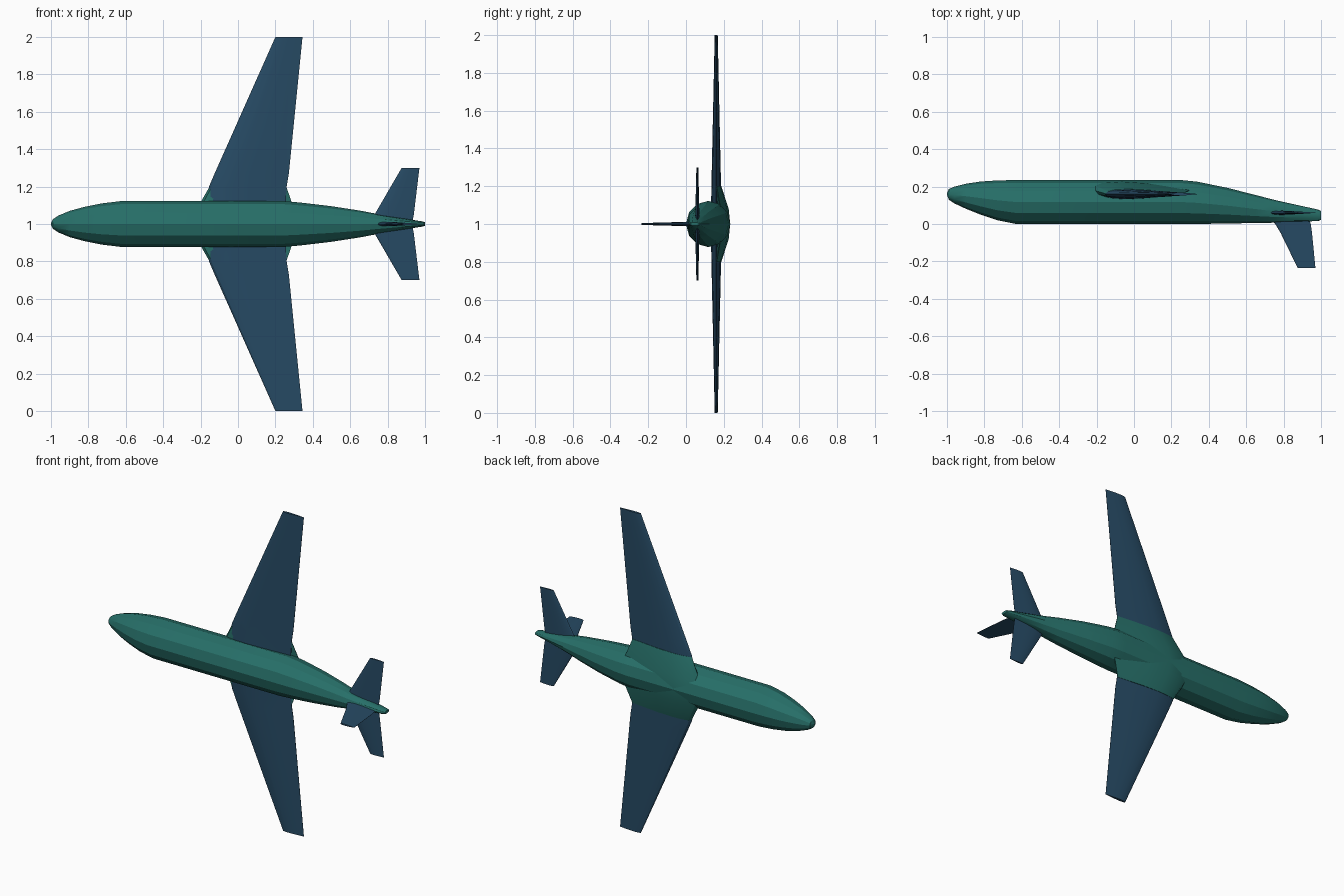
import bpy, bmesh
from math import cos, sin, pi

if "Cube" in bpy.data.objects:
    bpy.data.objects.remove(bpy.data.objects["Cube"])

# The aircraft lies on its side: nose -x, upper side -y, span along z (centre z = 1)
ZC = 1.0


def material(name, rgb):
    m = bpy.data.materials.new(name)
    m.diffuse_color = (*rgb, 1)
    m.use_nodes = True
    m.node_tree.nodes["Principled BSDF"].inputs["Base Color"].default_value = m.diffuse_color
    return m


teal = material("teal", (0.02, 0.16, 0.14))
blue = material("slate_blue", (0.02, 0.07, 0.13))


def loft(name, rings, mat, angle):
    """Skin a list of equal-length point rings and cap both ends."""
    bm = bmesh.new()
    vs = [[bm.verts.new(p) for p in ring] for ring in rings]
    n = len(vs[0])
    for a, b in zip(vs, vs[1:]):
        for i in range(n):
            j = (i + 1) % n
            bm.faces.new((a[i], a[j], b[j], b[i]))
    bm.faces.new(vs[0])
    bm.faces.new(vs[-1])
    bmesh.ops.recalc_face_normals(bm, faces=bm.faces)
    me = bpy.data.meshes.new(name)
    bm.to_mesh(me)
    bm.free()
    ob = bpy.data.objects.new(name, me)
    bpy.context.collection.objects.link(ob)
    me.materials.append(mat)
    bpy.ops.object.select_all(action='DESELECT')
    ob.select_set(True)
    bpy.context.view_layer.objects.active = ob
    bpy.ops.object.shade_smooth_by_angle(angle=angle)
    return ob


def airfoil(le, te, thick):
    """Closed section as (chord position, offset): blunt nose, thin tail."""
    half = [(0, 0), (0.03, 0.25), (0.12, 0.43), (0.3, 0.5),
            (0.55, 0.4), (0.8, 0.18), (1, 0.02)]
    pts = half + [(x, -t) for x, t in reversed(half[1:])]
    return [(le + (te - le) * x, t * thick) for x, t in pts]


# Fuselage stations: x, upper y, belly y, half width
stations = [
    (-1.0, 0.155, 0.165, 0.005), (-0.99, 0.13, 0.187, 0.025),
    (-0.96, 0.11, 0.2, 0.045), (-0.9, 0.082, 0.215, 0.07),
    (-0.82, 0.05, 0.227, 0.092), (-0.73, 0.02, 0.233, 0.11),
    (-0.63, 0.0, 0.235, 0.122), (0.25, 0.0, 0.235, 0.122),
    (0.34, 0.0, 0.226, 0.114), (0.5, 0.003, 0.193, 0.095),
    (0.65, 0.005, 0.155, 0.072), (0.75, 0.007, 0.129, 0.053),
    (0.88, 0.012, 0.1, 0.03), (0.985, 0.016, 0.077, 0.014),
    (1.0, 0.022, 0.07, 0.009)]
SIDES = 12
rings = []
for x, y0, y1, w in stations:
    rings.append([(x, (y0 + y1) / 2 - (y1 - y0) / 2 * cos(2 * pi * i / SIDES),
                   ZC + w * sin(2 * pi * i / SIDES)) for i in range(SIDES)])
loft("fuselage", rings, teal, 0.45)


def surface(name, sections, side, mat):
    """Wing-like part; sections: span, leading x, trailing x, mid y, thickness."""
    loft(name, [[(x, y + t, ZC + side * s) for x, t in airfoil(le, te, th)]
                for s, le, te, y, th in sections], mat, 0.5)


for side, word in ((1, "upper"), (-1, "lower")):
    # Main wing
    surface("wing_" + word, [(0.0, -0.17, 0.25, 0.16, 0.06),
                             (0.2, -0.155, 0.26, 0.16, 0.05),
                             (0.27, -0.125, 0.272, 0.16, 0.048),
                             (1.0, 0.2, 0.345, 0.16, 0.016)], side, blue)
    # Belly fairing flaring into the wing root
    surface("wing_fairing_" + word, [(0.0, -0.25, 0.33, 0.185, 0.098),
                                     (0.08, -0.22, 0.3, 0.182, 0.088),
                                     (0.2, -0.152, 0.258, 0.162, 0.05)], side, teal)
    # Tailplane
    surface("tailplane_" + word, [(0.0, 0.70, 0.93, 0.06, 0.024),
                                  (0.05, 0.73, 0.94, 0.06, 0.022),
                                  (0.3, 0.875, 0.97, 0.06, 0.01)], side, blue)

# Tail fin, pointing towards -y
fin = [(0.04, 0.72, 0.93, 0.026), (0.0, 0.755, 0.945, 0.022),
       (-0.05, 0.785, 0.952, 0.02), (-0.235, 0.875, 0.97, 0.01)]
loft("tail_fin", [[(x, y, ZC + t) for x, t in airfoil(le, te, th)]
                  for y, le, te, th in fin], blue, 0.5)
